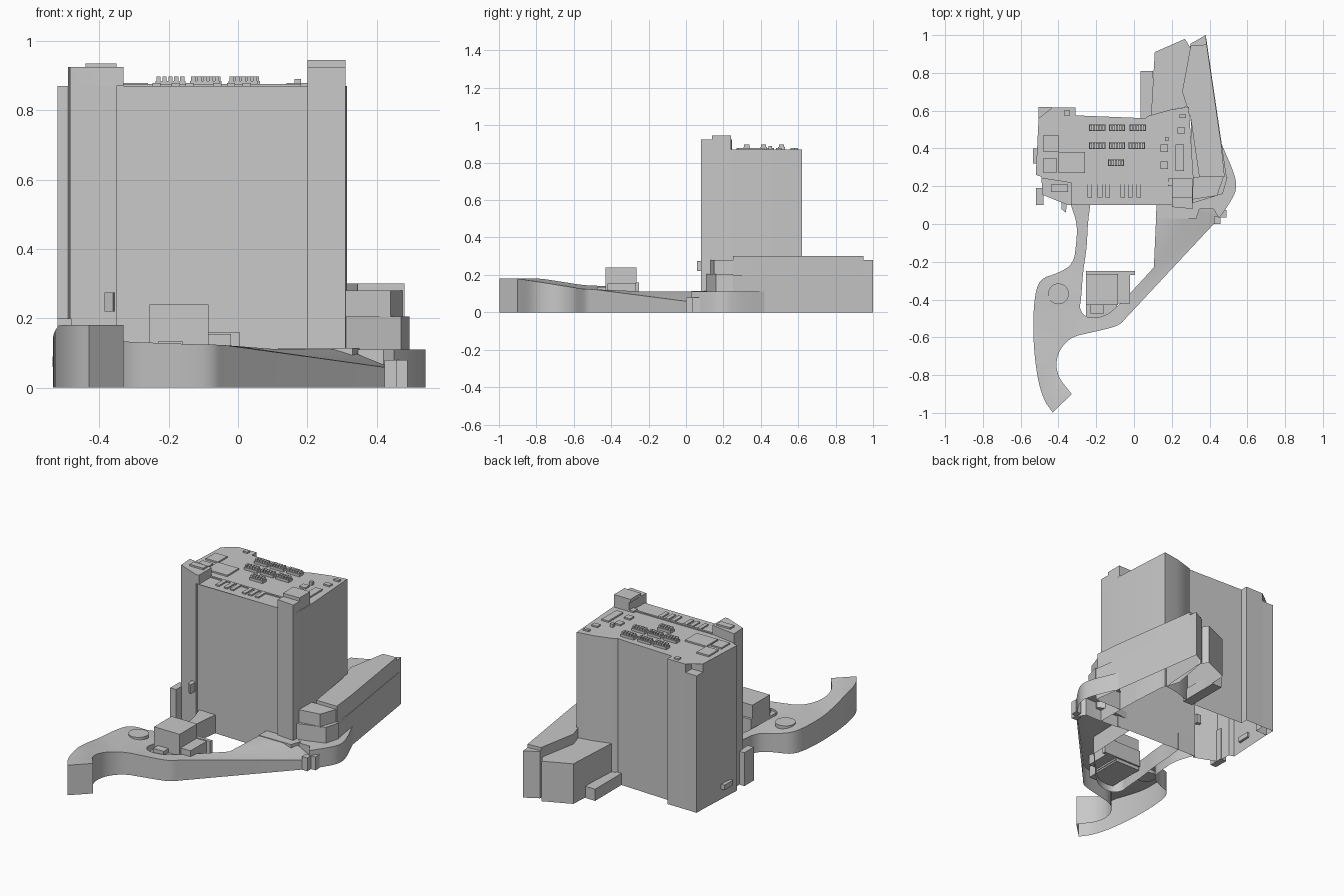
import bpy, bmesh, math
from mathutils import Vector

cube = bpy.data.objects.get("Cube")
if cube:
    bpy.data.objects.remove(cube)

mat = bpy.data.materials.new("plain grey")
mat.use_nodes = True
GREY = (0.58, 0.58, 0.58, 1)
mat.diffuse_color = GREY
mat.node_tree.nodes["Principled BSDF"].inputs["Base Color"].default_value = GREY


def prism(name, outline, z0, top, hollow=False):
    """Extrude an outline up to a height, or a height rule; hollow leaves the base open."""
    bm = bmesh.new()
    rule = top if callable(top) else lambda x, y: top
    low = [bm.verts.new((x, y, z0)) for x, y in outline]
    high = [bm.verts.new((x, y, rule(x, y))) for x, y in outline]
    caps = [bm.faces.new(high)]
    if not hollow:
        caps.append(bm.faces.new(low))
    n = len(outline)
    for i in range(n):
        j = (i + 1) % n
        bm.faces.new((low[i], low[j], high[j], high[i]))
    bmesh.ops.triangulate(bm, faces=caps)
    bmesh.ops.recalc_face_normals(bm, faces=bm.faces)
    mesh = bpy.data.meshes.new(name)
    bm.to_mesh(mesh)
    bm.free()
    mesh.materials.append(mat)
    ob = bpy.data.objects.new(name, mesh)
    bpy.context.collection.objects.link(ob)
    return ob


def box(name, x0, x1, y0, y1, z0, z1):
    return prism(name, [(x0, y0), (x1, y0), (x1, y1), (x0, y1)], z0, z1)


def disc(name, x, y, r, z0, z1, sides=28):
    ring = [(x + r * math.cos(math.tau * i / sides),
             y + r * math.sin(math.tau * i / sides)) for i in range(sides)]
    return prism(name, ring, z0, z1)


def smooth(path, rounds=2):
    """Round an open path by cutting its corners, keeping both ends."""
    for _ in range(rounds):
        out = [path[0]]
        for a, b in zip(path, path[1:]):
            a, b = Vector(a), Vector(b)
            out += [tuple(a.lerp(b, 0.25)), tuple(a.lerp(b, 0.75))]
        path = out + [path[-1]]
    return path


# Tower shell, open underneath, with one lower back corner
prism("tower_body", [(-.52, .26), (-.49, .25), (-.485, .155), (-.35, .1), (-.35, .118),
                     (.2, .1), (.2, .09), (.31, .08), (.315, .24), (.295, .55), (.29, .62),
                     (.19, .605), (.07, .57), (.06, .56), (-.31, .575), (-.31, .618),
                     (-.43, .618), (-.43, .56), (-.505, .56)], 0, .87, hollow=True)
prism("tower_back_corner", [(-.505, .56), (-.43, .56), (-.43, .618), (-.505, .62)],
      0, .82, hollow=True)
prism("right_column_head", [(-.485, .155), (-.35, .1), (-.33, .1), (-.33, .22), (-.49, .245)],
      .87, .925)
box("right_column_cap", -.44, -.35, .17, .21, .925, .935)
prism("left_column_head", [(.2, .09), (.31, .08), (.31, .24), (.21, .24)], .87, .925)
box("left_column_cap", .2, .31, .14, .24, .925, .945)

# Small parts on the tower sides
box("side_tab", -.535, -.5, .32, .4, .06, .09)
box("side_foot", -.52, -.48, .1, .19, 0, .2)
prism("front_spur", [(-.385, .13), (-.385, .08), (-.36, .06), (-.355, .13)], .22, .275)

# Pin sockets on the deck
rows = [(.51, (-.195, -.09, .02)), (.415, (-.195, -.09, .015)), (.325, (-.095,))]
for y, xs in rows:
    for x in xs:
        box("socket_base", x - .043, x + .043, y - .018, y + .018, .86, .885)
        for i in range(5):
            t = x - .034 + i * .017
            box("socket_tooth", t - .006, t + .006, y - .014, y + .014, .885, .898)

# Small parts along the deck
for x in (-.235, -.18, -.14, -.06, -.02, .025):
    box("deck_finger", x - .012, x + .012, .14, .21, .86, .878)
box("deck_strip", -.33, .2, .21, .222, .86, .876)
deck = [(-.48, -.4, .38, .47), (-.4, -.26, .27, .38), (-.48, -.41, .27, .35),
        (-.37, -.34, .575, .6), (.14, .18, .38, .42), (.14, .18, .29, .33),
        (.22, .265, .28, .42), (.24, .275, .56, .58), (.23, .27, .48, .51),
        (.18, .3, .2, .24)]
for x0, x1, y0, y1 in deck:
    box("deck_block", x0, x1, y0, y1, .86, .879)
box("deck_pin", .163, .182, .44, .46, .86, .89)

# Low wing behind the tower
prism("wing_base", [(.31, .25), (.49, .25), (.465, .42), (.38, 1), (.3, .955),
                    (.255, .7), (.3, .56)], 0, .2, hollow=True)
prism("wing_upper", [(.345, .25), (.48, .25), (.462, .42), (.385, .95), (.3, .945),
                     (.255, .7), (.3, .56)], .2, .3)
prism("wing_end", [(.385, .945), (.38, 1), (.3, .955), (.3, .93)], .2, .28)
prism("wing_front_block", [(.31, .13), (.44, .15), (.475, .25), (.31, .25)], .2, .28)
prism("wing_front_step", [(.31, .11), (.47, .16), (.495, .25), (.31, .25)], .11, .205)
prism("wing_back_box", [(.09, .57), (.19, .605), (.28, .62), (.3, .93), (.27, .98), (.11, .91)],
      0, .24, hollow=True)
box("wing_low_block", .035, .1, .55, .81, 0, .07)

# Curved lever and sloping arm as one shell, open underneath
outer = smooth([(-.43, -.998), (-.48, -.93), (-.515, -.8), (-.535, -.6), (-.53, -.4), (-.5, -.29),
                (-.4, -.26), (-.32, -.21), (-.305, -.1), (-.3, 0), (-.34, .118)])
neck = smooth([(-.23, .115), (-.245, 0), (-.25, -.13), (-.27, -.25), (-.28, -.4), (-.29, -.45),
               (-.25, -.5), (-.15, -.49), (-.06, -.41)])
arm = [(.105, -.23), (.12, .1), (.31, .08), (.42, .08), (.45, .03)]
inner = smooth([(-.04, -.495), (-.07, -.53), (-.12, -.55), (-.23, -.575), (-.34, -.6),
                (-.41, -.69), (-.41, -.8), (-.33, -.9)])


def lever_height(x, y):
    """Falls from the hook to the neck, a little higher along the outer rim."""
    if x > .4:
        return .055
    rim = .02 * min(1, max(0, (-.41 - x) / .11))
    z = .11 + max(0, -.2 - y) / .35 * .015
    if y < -.55:
        z = .125 + (-.55 - y) / .35 * .055
    return min(.18, z + rim)


lever = prism("lever", outer + neck + arm + inner, 0, lever_height, hollow=True)
disc("pivot_disc", -.4, -.37, .055, .1, .14)
bend = smooth([(.45, .03), (.5, .1), (.545, .18), (.535, .26), (.465, .42)])
prism("arm_bend", bend + [(.49, .25), (.31, .25), (.31, .08), (.42, .08)], 0, .11, hollow=True)
prism("arm_bracket", [(.115, .03), (.33, .03), (.35, .09), (.31, .12), (.12, .1)], .07, .114)
for x, y in ((.435, 0), (.465, .035)):
    box("hinge_pin", x - .012, x + .024, y, y + .04, 0, .08)

# Switch box beside the lever
box("switch_box", -.255, -.085, -.43, -.265, .05, .24)
box("switch_back_plate", -.255, .005, -.27, -.25, .06, .16)
box("switch_side", -.09, -.02, -.42, -.27, .06, .155)
box("switch_front_step", -.23, -.16, -.475, -.42, .06, .135)
box("switch_base", -.255, -.09, -.5, -.26, .04, .11)

for ob in bpy.context.collection.objects:
    ob.select_set(ob.type == "MESH")
bpy.context.view_layer.objects.active = lever
bpy.ops.object.shade_smooth_by_angle(angle=math.radians(30))
